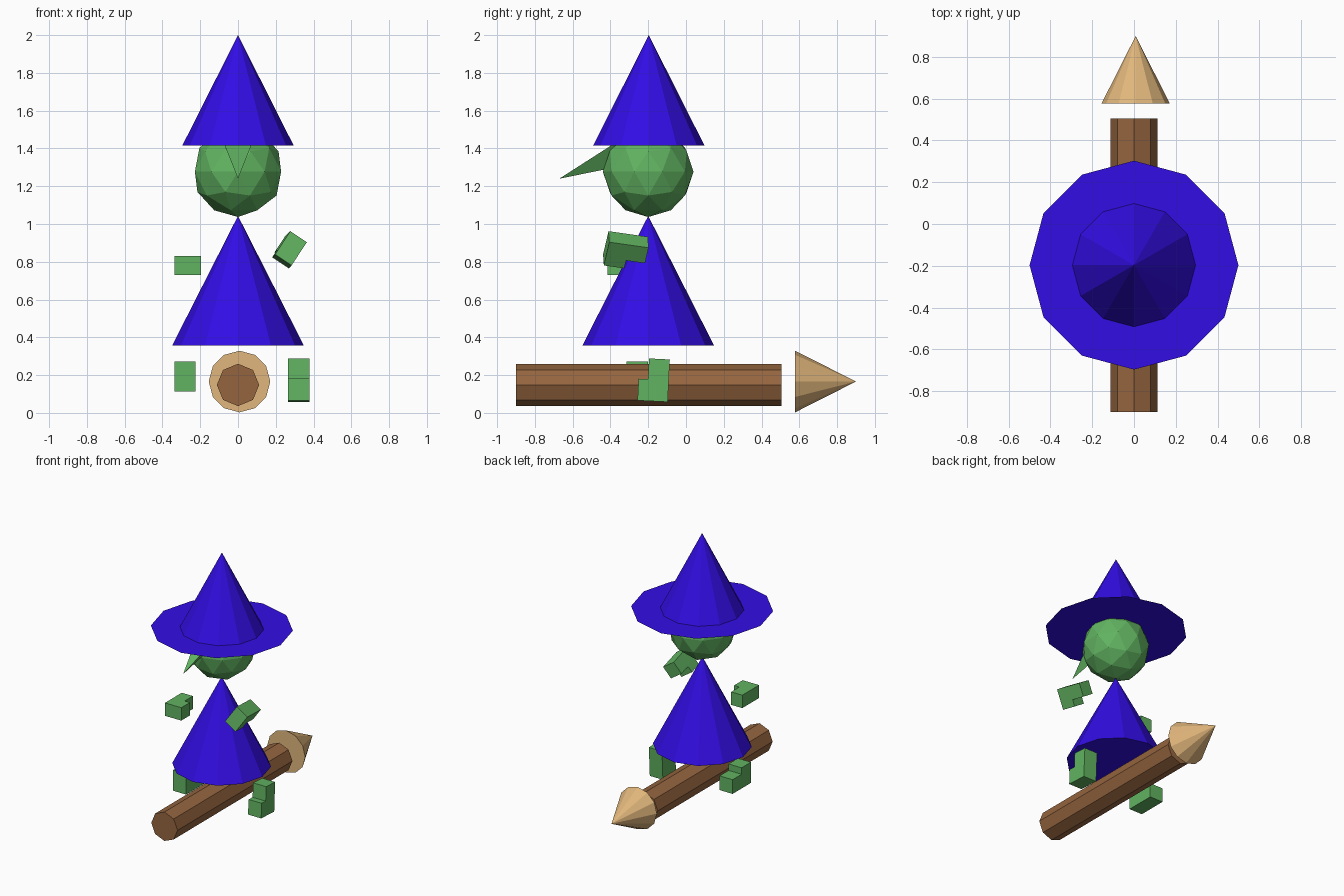
import bpy, bmesh
from math import radians
from mathutils import Matrix, Vector

if "Cube" in bpy.data.objects:
    bpy.data.objects.remove(bpy.data.objects["Cube"])


def material(name, rgb):
    m = bpy.data.materials.new(name)
    m.diffuse_color = (*rgb, 1)
    m.use_nodes = True
    m.node_tree.nodes["Principled BSDF"].inputs["Base Color"].default_value = m.diffuse_color
    return m


BLUE = material("blue_cloth", (0.033, 0.004, 0.78))
GREEN = material("green_skin", (0.12, 0.45, 0.12))
WOOD = material("brown_wood", (0.3, 0.13, 0.05))
STRAW = material("straw", (0.75, 0.47, 0.2))


def finish(name, bm, mat):
    bmesh.ops.recalc_face_normals(bm, faces=bm.faces)
    me = bpy.data.meshes.new(name)
    bm.to_mesh(me)
    bm.free()
    me.materials.append(mat)
    ob = bpy.data.objects.new(name, me)
    bpy.context.collection.objects.link(ob)
    return ob


def cone(name, mat, sides, r1, r2, length, base, tilt=0, roll=0):
    """Cone or cylinder starting at base, tilted about x (degrees)."""
    bm = bmesh.new()
    mtx = (Matrix.Translation(base) @ Matrix.Rotation(radians(tilt), 4, 'X')
           @ Matrix.Rotation(radians(roll), 4, 'Z')
           @ Matrix.Translation((0, 0, length / 2)))
    bmesh.ops.create_cone(bm, cap_ends=True, segments=sides, radius1=r1,
                          radius2=r2, depth=length, matrix=mtx)
    bmesh.ops.remove_doubles(bm, verts=bm.verts, dist=1e-5)
    return finish(name, bm, mat)


def limb(name, origin, u, v, size):
    """L-shaped block: long along u, with a thumb or toe bump along v."""
    length, thick, bump_len, bump, width = size
    u = Vector(u).normalized()
    v = Vector(v)
    v = (v - u * v.dot(u)).normalized()
    w = v.cross(u)
    if w.z < -0.9 or w.x < 0:
        w = -w
    profile = [(0, 0), (length, 0), (length, thick), (bump_len, thick),
               (bump_len, thick + bump), (0, thick + bump)]
    bm = bmesh.new()
    face = bm.faces.new([bm.verts.new(Vector(origin) + u * a + v * b)
                         for a, b in profile])
    ext = bmesh.ops.extrude_face_region(bm, geom=[face])["geom"]
    bmesh.ops.translate(bm, vec=w * width,
                        verts=[g for g in ext if isinstance(g, bmesh.types.BMVert)])
    return finish(name, bm, GREEN)


# Hat: cone on a flat paper-thin brim
cone("hat_cone", BLUE, 12, 0.295, 0, 0.585, (0, -0.197, 1.415))
bm = bmesh.new()
bmesh.ops.create_circle(bm, cap_ends=True, segments=12, radius=0.5,
                        matrix=Matrix.Translation((0, -0.197, 1.415)))
finish("hat_brim", bm, BLUE)

# Robe
cone("robe", BLUE, 12, 0.348, 0, 0.685, (0, -0.2, 0.358))

# Head and three-sided nose
bm = bmesh.new()
bmesh.ops.create_icosphere(bm, subdivisions=2, radius=0.24,
                           matrix=Matrix.Translation((0, -0.2, 1.277)))
finish("head", bm, GREEN)
cone("nose", GREEN, 3, 0.1, 0, 0.4, (0, -0.31, 1.412), tilt=115.5, roll=180)

# Broom
cone("broom_handle", WOOD, 8, 0.112, 0.112, 1.405, (0, -0.9, 0.148), tilt=-90)
cone("broom_bristles", STRAW, 12, 0.163, 0, 0.322, (0.008, 0.578, 0.166), tilt=-90)

# Hands
hand = (0.205, 0.095, 0.105, 0.045, 0.1)
limb("left_hand", (-0.335, -0.415, 0.73), (0, 1, 0), (1, 0, 0), hand)
limb("right_hand", (0.277, -0.41, 0.962), (-0.14, 0.98, -0.14), (-0.55, -0.2, -0.84), 
     (0.212, 0.1, 0.11, 0.05, 0.105))

# Feet: left one kicked back, right one upright
foot = (0.225, 0.11, 0.115, 0.05, 0.112)
limb("left_foot", (-0.336, -0.315, 0.112), (0, 1, 0), (0, 0, 1), foot)
limb("right_foot", (0.266, -0.097, 0.058), (0, 0.05, 1), (0, -1, 0), foot)
